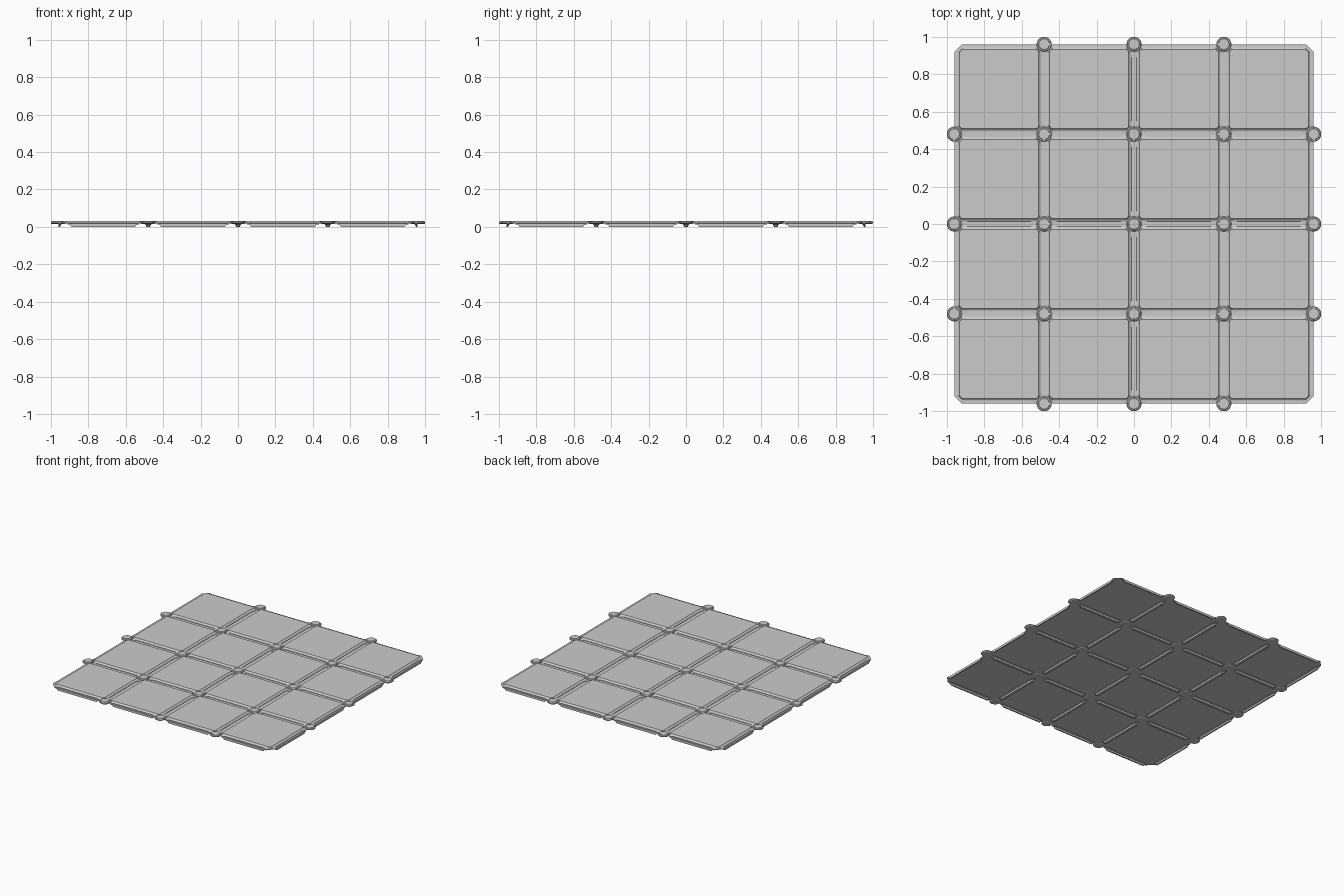
import bpy, bmesh

if "Cube" in bpy.data.objects:
    bpy.data.objects.remove(bpy.data.objects["Cube"])

PITCH, HALF = 0.48, 0.24


def make_object(name, bm, mesh=None, loc=(0, 0, 0)):
    if mesh is None:
        bmesh.ops.recalc_face_normals(bm, faces=bm.faces)
        mesh = bpy.data.meshes.new(name)
        bm.to_mesh(mesh)
        bm.free()
    ob = bpy.data.objects.new(name, mesh)
    ob.location = loc
    bpy.context.collection.objects.link(ob)
    return ob


def loft(bm, rings):
    loops = [[bm.verts.new(p) for p in r] for r in rings]
    for a, b in zip(loops, loops[1:]):
        n = len(a)
        for i in range(n):
            bm.faces.new((a[i], a[(i + 1) % n], b[(i + 1) % n], b[i]))
    bm.faces.new(loops[0][::-1])
    bm.faces.new(loops[-1])


def turn(x, y, k):
    for _ in range(k):
        x, y = -y, x
    return x, y


def tile_ring(h, cut, notch, z):
    """Square with clipped corners and a long notch in every side."""
    side = [(-h + cut, 0), (-0.185, 0), (-0.170, notch),
            (0.170, notch), (0.185, 0), (h - cut, 0)]
    return [(*turn(x, -h + d, k), z) for k in range(4) for x, d in side]


# Raised panel with a sloped edge and a low notched flange
bm = bmesh.new()
loft(bm, [tile_ring(0.240, 0.042, 0.014, 0.017),
          tile_ring(0.240, 0.042, 0.014, 0.021),
          tile_ring(0.225, 0.030, 0.0, 0.022),
          tile_ring(0.220, 0.024, 0.0, 0.023),
          tile_ring(0.211, 0.012, 0.0, 0.031)])

# Half of a tapered rail hanging under each side of the tile
def rail_ring(length, inner, z, k):
    pts = [(-length, -HALF), (length, -HALF), (length, -HALF + inner * 0.5),
           (length - 0.008, -HALF + inner), (-length + 0.008, -HALF + inner),
           (-length, -HALF + inner * 0.5)]
    return [(*turn(x, y, k), z) for x, y in pts]


for k in range(4):
    loft(bm, [rail_ring(0.170, 0.009, 0.0, k),
              rail_ring(0.173, 0.012, 0.004, k),
              rail_ring(0.176, 0.013, 0.011, k),
              rail_ring(0.192, 0.018, 0.013, k),
              rail_ring(0.192, 0.018, 0.0175, k)])

tile_mesh = None
for i in range(4):
    for j in range(4):
        ob = make_object("floor_tile", bm, tile_mesh,
                         ((i - 1.5) * PITCH, (j - 1.5) * PITCH, 0))
        tile_mesh = ob.data

# Round clamp discs at every grid node except the four outer corners
bm = bmesh.new()


def circle(r, z):
    from math import cos, sin, pi
    return [(r * cos(pi * i / 16), r * sin(pi * i / 16), z) for i in range(32)]


loft(bm, [circle(0.034, 0.016), circle(0.040, 0.020), circle(0.040, 0.026),
          circle(0.036, 0.030), circle(0.030, 0.030), circle(0.028, 0.032)])
disc_mesh = None
for i in range(-2, 3):
    for j in range(-2, 3):
        if abs(i) == 2 and abs(j) == 2:
            continue
        ob = make_object("clamp_disc", bm, disc_mesh, (i * PITCH, j * PITCH, 0))
        disc_mesh = ob.data
